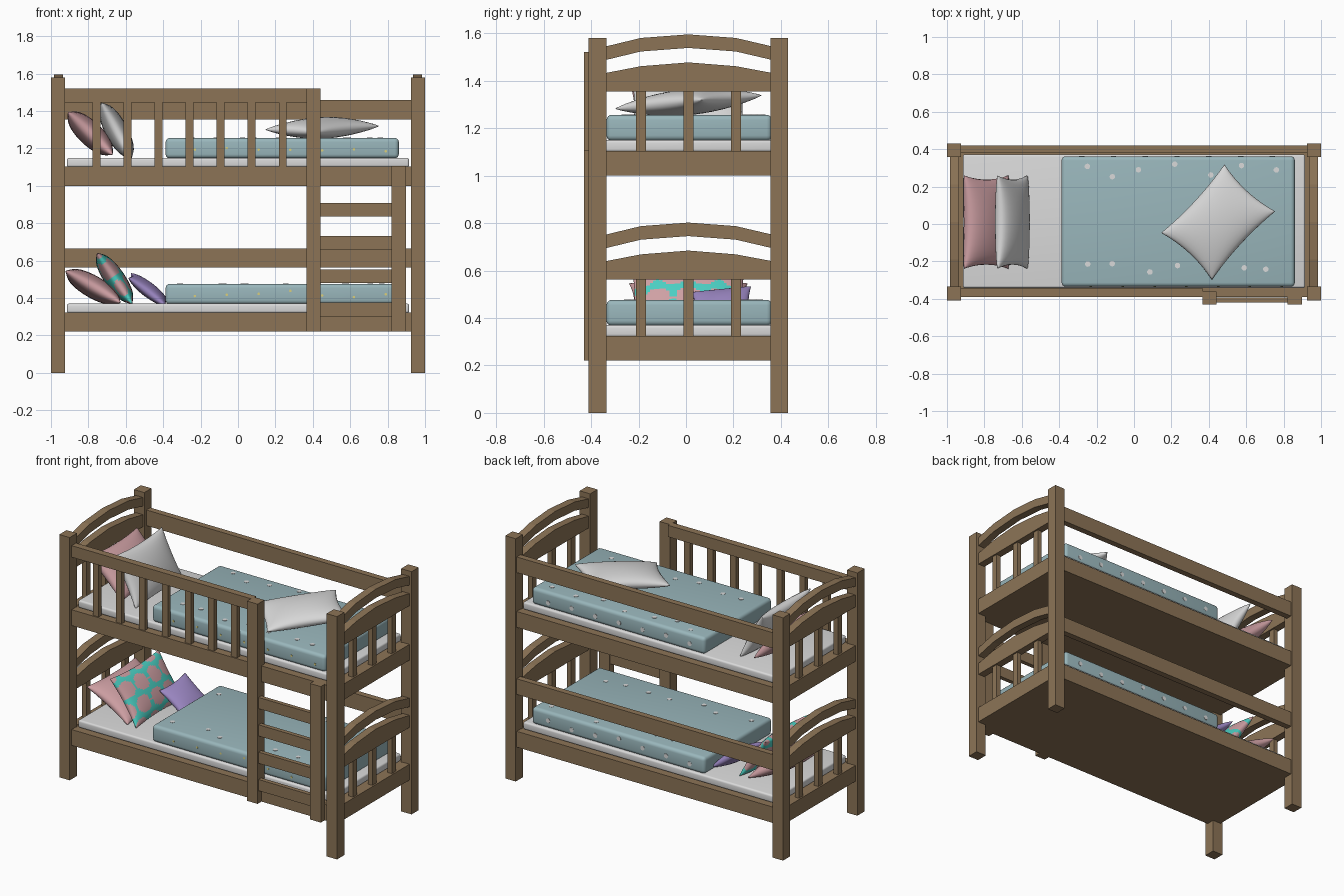
import bpy, bmesh, math, random
from mathutils import Matrix, Vector

if "Cube" in bpy.data.objects:
    bpy.data.objects.remove(bpy.data.objects["Cube"])

random.seed(4)


def material(name, r, g, b):
    m = bpy.data.materials.new(name)
    m.diffuse_color = (r, g, b, 1)
    m.use_nodes = True
    m.node_tree.nodes["Principled BSDF"].inputs["Base Color"].default_value = m.diffuse_color
    return m


WOOD = material("brown wood", 0.265, 0.175, 0.094)
SHEET = material("white sheet", 0.70, 0.70, 0.70)
BLUE = material("dusty blue", 0.32, 0.47, 0.50)
PINK = material("dusty pink", 0.62, 0.35, 0.37)
PURPLE = material("soft purple", 0.34, 0.25, 0.56)
TEAL = material("teal", 0.07, 0.62, 0.54)
YELLOW = material("pale yellow", 0.70, 0.62, 0.20)


def finish(name, bm, *mats):
    bmesh.ops.recalc_face_normals(bm, faces=bm.faces)
    me = bpy.data.meshes.new(name)
    bm.to_mesh(me)
    bm.free()
    for m in mats:
        me.materials.append(m)
    ob = bpy.data.objects.new(name, me)
    bpy.context.collection.objects.link(ob)
    return ob


def box(name, x, y, z, mat=WOOD, bevel=0.0):
    """Box from (min, max) pairs, optionally with rounded edges."""
    bm = bmesh.new()
    bmesh.ops.create_cube(bm, size=1)
    for v in bm.verts:
        v.co = [(a + b) / 2 + c * (b - a) for (a, b), c in zip((x, y, z), v.co)]
    if bevel:
        bmesh.ops.bevel(bm, geom=bm.edges[:], offset=bevel, segments=4,
                        profile=0.5, affect='EDGES')
        for f in bm.faces:
            f.smooth = True
    return finish(name, bm, mat)


def arch(name, x, top, bottom):
    """Board in the y-z plane with a faceted curve, extruded along x."""
    ys = (-0.335, -0.19, 0.01, 0.21, 0.36)
    pts = list(zip(ys, top)) + list(zip(ys, bottom))[::-1]
    bm = bmesh.new()
    f = bm.faces.new([bm.verts.new((x[0], y, z)) for y, z in pts])
    ext = bmesh.ops.extrude_face_region(bm, geom=[f])["geom"]
    bmesh.ops.translate(bm, vec=(x[1] - x[0], 0, 0),
                        verts=[g for g in ext if isinstance(g, bmesh.types.BMVert)])
    return finish(name, bm, WOOD)


def pillow(name, mat, w, h, t, centre, u_dir, v_dir, n=18, second=None):
    """Puffed cushion: width w along u, height h along v, thickness t."""
    u_dir, v_dir = Vector(u_dir).normalized(), Vector(v_dir).normalized()
    nrm = u_dir.cross(v_dir).normalized()
    bm = bmesh.new()
    for side in (1, -1):
        grid = []
        for i in range(n + 1):
            a = math.sin((i / n - 0.5) * math.pi)
            row = []
            for j in range(n + 1):
                b = math.sin((j / n - 0.5) * math.pi)
                puff = (max(0, 1 - a * a) * max(0, 1 - b * b)) ** 0.42
                # edges pull in between the corners
                pu = a * (1 - 0.09 * (1 - b * b)) * w / 2
                pv = b * (1 - 0.09 * (1 - a * a)) * h / 2
                row.append(bm.verts.new(Vector(centre) + u_dir * pu + v_dir * pv
                                        + nrm * (side * puff * t / 2)))
            grid.append(row)
        for i in range(n):
            for j in range(n):
                f = bm.faces.new((grid[i][j], grid[i + 1][j],
                                  grid[i + 1][j + 1], grid[i][j + 1]))
                f.smooth = True
                if second:
                    # staggered round spots on the second colour
                    d = f.calc_center_median() - Vector(centre)
                    p, q = d.dot(u_dir) / 0.13, d.dot(v_dir) / 0.12
                    p += 0.5 * (math.floor(q) % 2)
                    fp, fq = p - math.floor(p) - 0.5, q - math.floor(q) - 0.5
                    f.material_index = 0 if math.hypot(fp, fq) < 0.44 else 1
    bmesh.ops.remove_doubles(bm, verts=bm.verts, dist=1e-5)
    return finish(name, bm, *([mat, second] if second else [mat]))


def dots(name, mat, spots, radius):
    """Thin discs; each spot is (position, normal)."""
    bm = bmesh.new()
    for p, nv in spots:
        m = Matrix.Translation(p) @ Vector(nv).to_track_quat('Z', 'Y').to_matrix().to_4x4()
        bmesh.ops.create_cone(bm, cap_ends=True, segments=10, radius1=radius,
                              radius2=radius, depth=0.004, matrix=m)
    return finish(name, bm, mat)


FRONT, BACK = (-0.39, -0.345), (0.38, 0.42)

# corner posts
for sx, side in ((-1, "left"), (1, "right")):
    px = tuple(sorted((sx * 0.925, sx * 1.0)))
    box(f"front_{side}_post", px, (-0.41, -0.335), (0, 1.58))
    box(f"back_{side}_post", px, (0.357, 0.43), (0, 1.58))

# two bunks: rails, platform, arched ends, bedding
for level, z0, za in (("lower", 0.22, 0.0), ("upper", 1.0, 0.793)):
    rail_z = (z0, z0 + 0.103)
    box(f"{level}_front_rail", (-0.93, 0.93), FRONT, rail_z)
    box(f"{level}_back_rail", (-0.93, 0.93), BACK, rail_z)
    box(f"{level}_platform", (-0.94, 0.94), (-0.345, 0.38), (z0, z0 + 0.1))
    box(f"{level}_back_guard", (-0.93, 0.93), BACK, (za + 0.563, za + 0.665))
    for sx, side in ((-1, "left"), (1, "right")):
        ex = tuple(sorted((sx * 0.935, sx * 0.985)))
        box(f"{level}_{side}_end_rail", ex, (-0.335, 0.36), rail_z)
        arch(f"{level}_{side}_arched_board", ex,
             [za + z for z in (0.64, 0.668, 0.684, 0.668, 0.64)], [za + 0.562] * 5)
        arch(f"{level}_{side}_arched_top", ex,
             [za + z for z in (0.752, 0.787, 0.802, 0.787, 0.752)],
             [za + z for z in (0.695, 0.730, 0.745, 0.730, 0.695)])
        for k in range(3):
            y = -0.19 + 0.2 * k
            box(f"{level}_{side}_end_slat_{k}", tuple(sorted((sx * 0.945, sx * 0.975))),
                (y - 0.021, y + 0.021), (z0 + 0.1, za + 0.565))
    zm = z0 + 0.1
    box(f"{level}_mattress", (-0.915, 0.915), (-0.342, 0.372), (zm, zm + 0.05), SHEET, 0.012)
    zb = (zm + 0.047, zm + 0.156)
    box(f"{level}_blanket", (-0.387, 0.86), (-0.335, 0.362), zb, BLUE, 0.022)

    # printed spots on the blanket
    white, yellow = [], []
    for i in range(7):
        x = -0.28 + 0.17 * i
        zc = sum(zb) / 2 + random.uniform(-0.02, 0.02)
        white.append(((x, 0.362, zc), (0, 1, 0)))
        yellow.append(((x + 0.05, -0.335, zc), (0, -1, 0)))
        for y in (-0.22, 0.28):
            white.append(((x + random.uniform(-.04, .04), y + random.uniform(-.04, .04), zb[1]),
                          (0, 0, 1)))
    dots(f"{level}_blanket_white_spots", SHEET, white, 0.015)
    dots(f"{level}_blanket_yellow_spots", YELLOW, yellow, 0.007)

# upper front guard with slats
box("front_guard_rail", (-0.93, 0.37), FRONT, (1.445, 1.52))
for k in range(7):
    x = -0.757 + 0.166 * k
    box(f"front_guard_slat_{k}", (x - 0.021, x + 0.021), (-0.382, -0.352), (1.1, 1.447))

# ladder
box("ladder_left_post", (0.366, 0.442), (-0.43, -0.36), (0.22, 1.52))
box("ladder_right_post", (0.82, 0.897), (-0.43, -0.385), (0.22, 1.105))
for k in range(4):
    z = 0.302 + 0.178 * k
    box(f"ladder_rung_{k}", (0.44, 0.822), (-0.42, -0.392), (z, z + 0.073))

# pillows
Y = (0, 1, 0)
pillow("upper_pink_pillow", PINK, 0.50, 0.33, 0.13, (-0.79, 0.01, 1.28), Y, (-0.23, 0, 0.22))
pillow("upper_leaning_pillow", SHEET, 0.50, 0.34, 0.12, (-0.65, 0.01, 1.295), Y, (-0.15, 0, 0.28))
pillow("upper_flat_pillow", SHEET, 0.50, 0.37, 0.11, (0.45, 0.01, 1.31),
       (0.675, 0.73, 0.075), (-0.73, 0.675, 0.05))
pillow("lower_pink_pillow", PINK, 0.50, 0.34, 0.12, (-0.775, 0.01, 0.46), Y, (-0.26, 0, 0.15))
pillow("lower_spotted_pillow", PINK, 0.50, 0.33, 0.11, (-0.66, 0.01, 0.505), Y,
       (-0.18, 0, 0.26), n=44, second=TEAL)
pillow("lower_purple_pillow", PURPLE, 0.25, 0.25, 0.075, (-0.48, 0.15, 0.445),
       (0.05, 1, 0.1), (-0.21, 0, 0.16))
